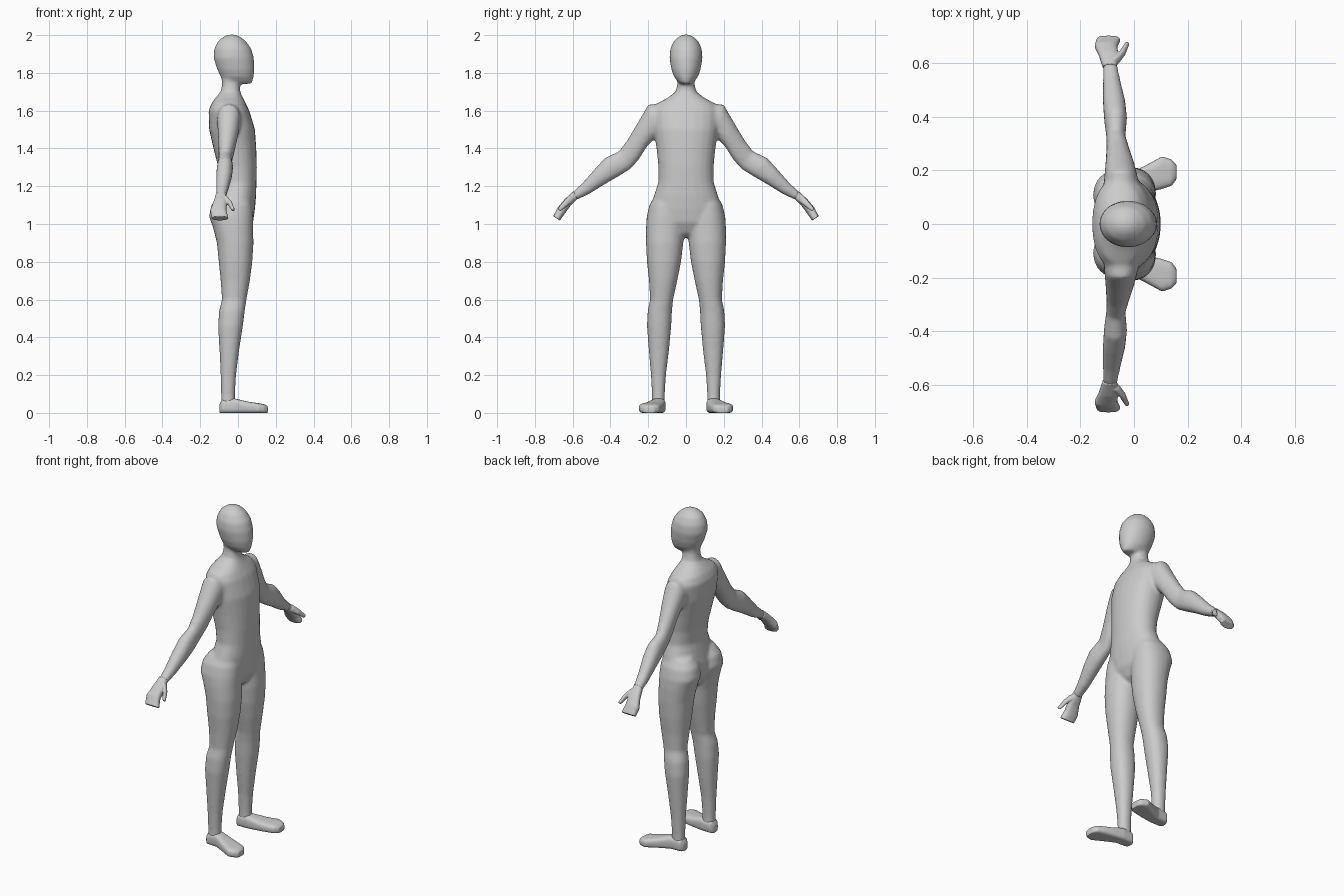
import bpy
import bmesh
import math

if "Cube" in bpy.data.objects:
    bpy.data.objects.remove(bpy.data.objects["Cube"], do_unlink=True)

SIDES = 24

grey = bpy.data.materials.new("plain_grey")
grey.use_nodes = True
grey.diffuse_color = (0.6, 0.6, 0.6, 1)
grey.node_tree.nodes["Principled BSDF"].inputs["Base Color"].default_value = grey.diffuse_color


def rounded(angle, squareness):
    """Point on a unit superellipse."""
    c, s = math.cos(angle), math.sin(angle)
    power = 2 / squareness
    return math.copysign(abs(c) ** power, c), math.copysign(abs(s) ** power, s)


def loft(bm, rows, squareness=2.2, side=1, lying=False):
    """Skin rings; each row holds two opposite (y, z) edge points and an x range."""
    rings = []
    for y0, z0, y1, z1, x0, x1 in rows:
        ring = []
        for i in range(SIDES):
            c, s = rounded(math.tau * i / SIDES, squareness)
            x = (x0 + x1) / 2 + c * (x1 - x0) / 2
            y = (y0 + y1) / 2 + s * (y1 - y0) / 2
            z = (z0 + z1) / 2 + s * (z1 - z0) / 2
            place = (z, y * side, x) if lying else (x, y * side, z)
            ring.append(bm.verts.new(place))
        rings.append(ring)
    faces = [bm.faces.new(rings[0]), bm.faces.new(rings[-1])]
    for low, high in zip(rings, rings[1:]):
        for i in range(SIDES):
            j = (i + 1) % SIDES
            faces.append(bm.faces.new((low[i], low[j], high[j], high[i])))
    bmesh.ops.recalc_face_normals(bm, faces=faces)


def level(rows):
    """Horizontal rings centred on the middle plane: z, half width, back, front."""
    return [(-half, z, half, z, back, front) for z, half, back, front in rows]


def upright(rows):
    """Horizontal rings off centre: z, inner y, outer y, back, front."""
    return [(y0, z, y1, z, back, front) for z, y0, y1, back, front in rows]


def finish(name, bm, voxel, smoothing):
    """Fuse the overlapping lofts of one part into a single smooth skin."""
    mesh = bpy.data.meshes.new(name)
    bm.to_mesh(mesh)
    bm.free()
    mesh.materials.append(grey)
    for polygon in mesh.polygons:
        polygon.use_smooth = True
    obj = bpy.data.objects.new(name, mesh)
    bpy.context.collection.objects.link(obj)
    fuse = obj.modifiers.new("fuse", "REMESH")
    fuse.mode = "VOXEL"
    fuse.voxel_size = voxel
    fuse.use_smooth_shade = True
    soften = obj.modifiers.new("soften", "SMOOTH")
    soften.factor = 0.5
    soften.iterations = smoothing
    return obj


# Head, jaw to crown
head = level([
    (1.742, .03, -.05, .07), (1.755, .045, -.08, .078), (1.78, .064, -.093, .083),
    (1.82, .078, -.111, .088), (1.88, .088, -.13, .084), (1.93, .083, -.126, .07),
    (1.97, .064, -.105, .04), (1.993, .038, -.075, .01), (2.003, .015, -.05, -.015),
])

# Neck and trunk
trunk = level([
    (1.80, .045, -.09, .01), (1.74, .046, -.084, .01), (1.70, .055, -.092, .012),
    (1.67, .095, -.118, .025), (1.64, .15, -.14, .04), (1.60, .178, -.156, .06),
    (1.50, .172, -.153, .09), (1.40, .156, -.13, .097), (1.30, .146, -.105, .1),
    (1.22, .147, -.095, .098), (1.15, .17, -.11, .096), (1.08, .187, -.125, .09),
    (1.01, .165, -.12, .08), (.95, .07, -.09, .05), (.93, .03, -.06, .02),
])

# Leg with buttock, knee and calf
leg = upright([
    (1.15, .04, .165, -.105, .06), (1.10, .014, .194, -.142, .075),
    (1.04, .008, .208, -.154, .08), (.98, .008, .212, -.132, .08),
    (.90, .014, .212, -.112, .082), (.80, .026, .207, -.102, .076),
    (.70, .046, .196, -.092, .063), (.60, .068, .19, -.085, .045),
    (.54, .074, .203, -.1, .036), (.46, .078, .207, -.106, .026),
    (.33, .09, .197, -.098, .006), (.20, .106, .186, -.092, -.01),
    (.10, .112, .18, -.09, -.016), (.03, .112, .18, -.09, -.016),
])

# Arm, upper edge and lower edge from shoulder to wrist
arm = [
    (.12, 1.64, .13, 1.47, -.115, .025), (.2, 1.632, .165, 1.455, -.11, .012),
    (.25, 1.545, .21, 1.405, -.106, 0), (.31, 1.445, .25, 1.34, -.103, -.018),
    (.355, 1.385, .295, 1.29, -.103, -.032), (.43, 1.35, .36, 1.25, -.112, -.026),
    (.48, 1.295, .43, 1.21, -.116, -.032), (.55, 1.215, .51, 1.16, -.116, -.05),
    (.605, 1.165, .585, 1.125, -.116, -.063),
]

# Palm with closed fingers, then thumb
palm = [
    (.595, 1.175, .573, 1.135, -.117, -.063), (.642, 1.132, .615, 1.092, -.131, -.058),
    (.677, 1.09, .645, 1.05, -.147, -.062), (.703, 1.042, .668, 1.018, -.14, -.05),
]
thumb = [
    (.618, 1.155, .59, 1.125, -.09, -.055), (.645, 1.125, .622, 1.1, -.058, -.032),
    (.68, 1.082, .665, 1.066, -.034, -.016),
]

# Foot, heel to toe: inner y, outer y, station, underside, top
foot = [
    (inner, station, outer, station, -.004, top)
    for inner, outer, station, top in (
        (.125, .165, -.098, .045), (.108, .182, -.085, .07), (.107, .187, -.02, .077),
        (.118, .222, .05, .06), (.13, .252, .105, .052), (.142, .24, .14, .046),
        (.165, .222, .158, .035),
    )
]

# Body skin from head to ankles
bm = bmesh.new()
loft(bm, head, squareness=2.0)
loft(bm, trunk)
for side in (1, -1):
    loft(bm, leg, side=side)
    loft(bm, arm, side=side)
finish("body", bm, voxel=.009, smoothing=8)

# Hands and feet on both sides; the figure faces +x, so +y is its left limb
for side, label in ((1, "left"), (-1, "right")):
    bm = bmesh.new()
    loft(bm, palm, squareness=2.6, side=side)
    loft(bm, thumb, squareness=2.0, side=side)
    finish(label + "_hand", bm, voxel=.004, smoothing=4)

    bm = bmesh.new()
    loft(bm, foot, squareness=3.2, side=side, lying=True)
    # Flatten the sole onto the floor
    for vert in bm.verts:
        vert.co.z = max(vert.co.z, 0)
    finish(label + "_foot", bm, voxel=.006, smoothing=3)
